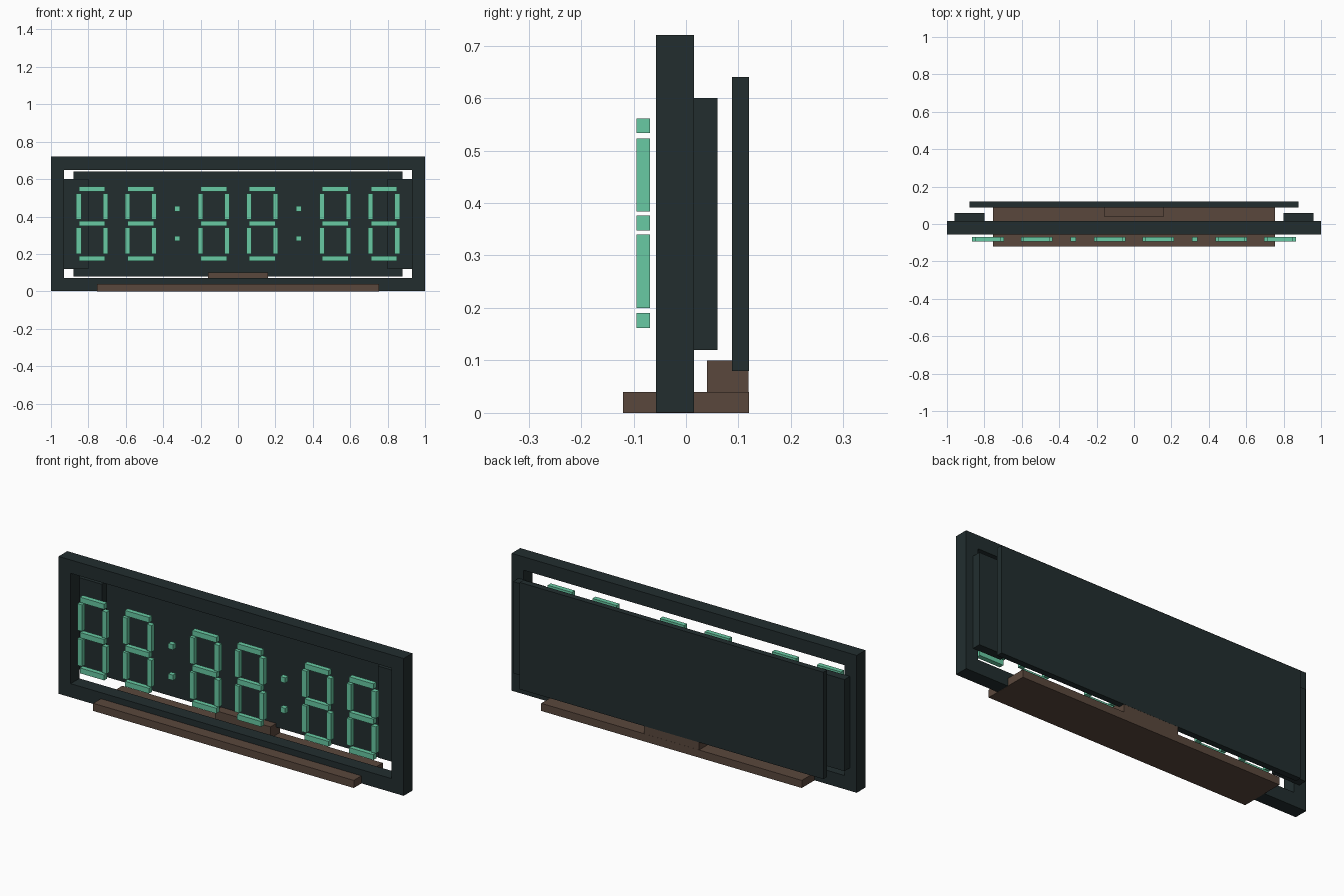
import bpy
import bmesh

cube = bpy.data.objects.get("Cube")
if cube:
    bpy.data.objects.remove(cube, do_unlink=True)


def material(name, rgb):
    mat = bpy.data.materials.new(name)
    mat.use_nodes = True
    mat.diffuse_color = (*rgb, 1)
    mat.node_tree.nodes["Principled BSDF"].inputs["Base Color"].default_value = (*rgb, 1)
    return mat


DARK = material("dark slate", (0.016, 0.027, 0.028))
BROWN = material("brown", (0.102, 0.064, 0.046))
GREEN = material("mint green", (0.14, 0.59, 0.37))


def finish(name, bm, mat):
    bmesh.ops.recalc_face_normals(bm, faces=bm.faces)
    mesh = bpy.data.meshes.new(name)
    bm.to_mesh(mesh)
    bm.free()
    mesh.materials.append(mat)
    obj = bpy.data.objects.new(name, mesh)
    bpy.context.collection.objects.link(obj)
    return obj


def add_box(bm, x, y, z):
    """Add a box given its (low, high) range on each axis."""
    ranges = (x, y, z)
    verts = bmesh.ops.create_cube(bm, size=1)["verts"]
    for v in verts:
        v.co = [r[0] if c < 0 else r[1] for c, r in zip(v.co, ranges)]


def box(name, x, y, z, mat):
    bm = bmesh.new()
    add_box(bm, x, y, z)
    return finish(name, bm, mat)


# Front frame: rectangular ring with an open window
def ring(name, outer, inner, y, mat):
    bm = bmesh.new()

    def loop(rect, depth):
        x, low, high = rect
        corners = ((-x, low), (x, low), (x, high), (-x, high))
        return [bm.verts.new((cx, depth, cz)) for cx, cz in corners]

    loops = [loop(outer, y[0]), loop(outer, y[1]), loop(inner, y[1]), loop(inner, y[0])]
    for a, b in zip(loops, loops[1:] + loops[:1]):
        for i in range(4):
            j = (i + 1) % 4
            bm.faces.new((a[i], a[j], b[j], b[i]))
    return finish(name, bm, mat)


ring("front_frame", (1, 0.0005, 0.72), (0.93, 0.072, 0.65), (-0.057, 0.015), DARK)

# Back panel and side blocks
box("back_panel", (-0.88, 0.88), (0.088, 0.12), (0.08, 0.64), DARK)
box("left_side_block", (0.80, 0.96), (0.015, 0.06), (0.12, 0.60), DARK)
box("right_side_block", (-0.96, -0.80), (0.015, 0.06), (0.12, 0.60), DARK)

# Stand
box("base", (-0.755, 0.755), (-0.12, 0.12), (0, 0.04), BROWN)
box("panel_support", (-0.16, 0.16), (0.04, 0.1195), (0.04, 0.10), BROWN)

# Seven-segment digits
DEPTH = (-0.094, -0.069)


def digit(name, cx):
    bm = bmesh.new()
    for z in (0.176, 0.362, 0.547):
        add_box(bm, (cx - 0.07, cx + 0.07), DEPTH, (z - 0.014, z + 0.014))
    for side in (-1, 1):
        x = cx + side * 0.0715
        for z in ((0.20, 0.34), (0.384, 0.523)):
            add_box(bm, (x - 0.0135, x + 0.0135), DEPTH, z)
    finish(name, bm, GREEN)


for i, cx in enumerate((-0.78, -0.52, -0.13, 0.13, 0.52, 0.78)):
    digit(f"digit_{i + 1}", cx)

# Colon dots between the digit pairs
for side, cx in (("right", -0.325), ("left", 0.325)):
    for level, z in (("lower", 0.282), ("upper", 0.442)):
        box(f"{side}_{level}_dot", (cx - 0.014, cx + 0.014), DEPTH, (z - 0.014, z + 0.014), GREEN)
